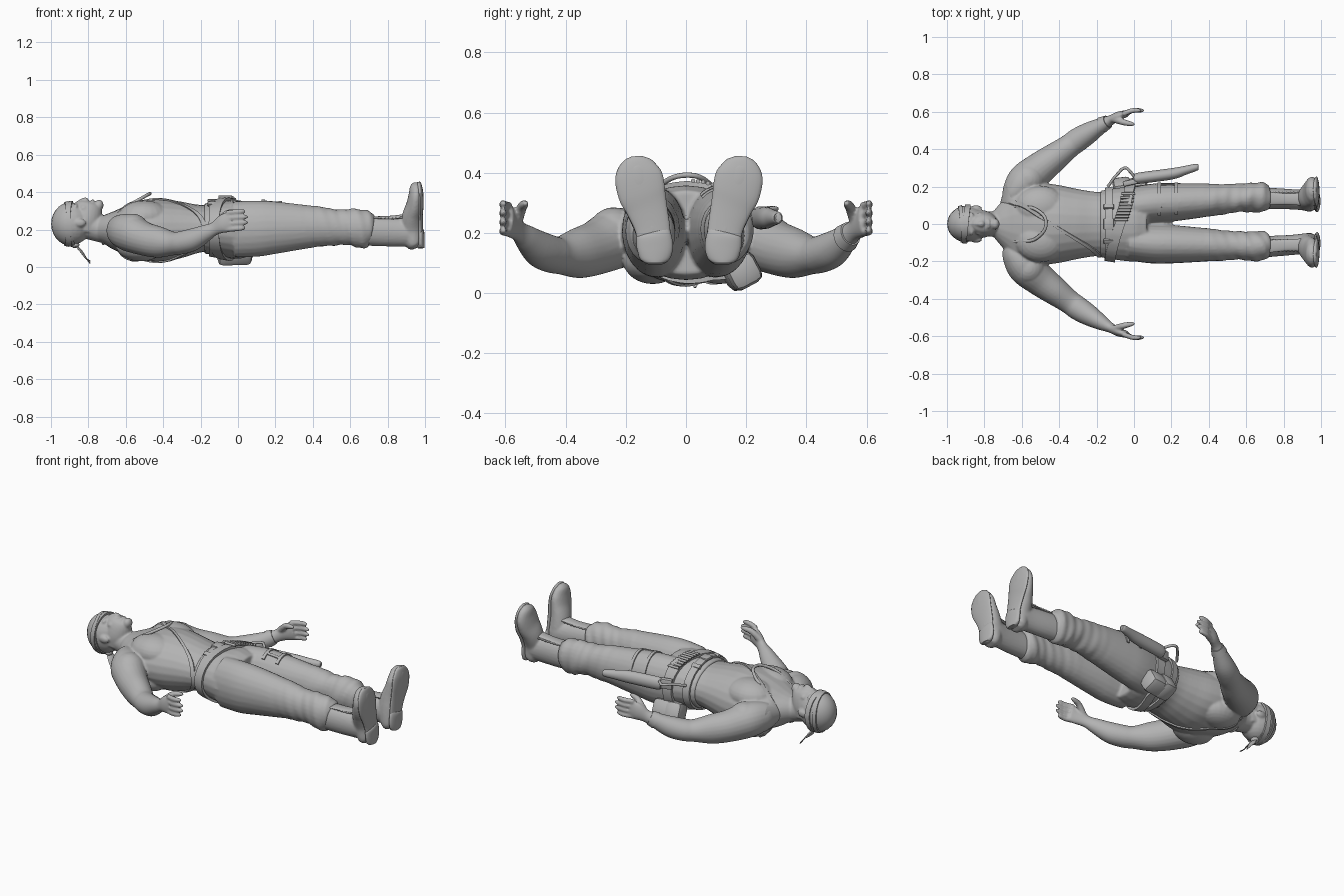
import bpy, bmesh
from math import sin, cos, pi, radians
from mathutils import Vector, Matrix
from mathutils.bvhtree import BVHTree

if "Cube" in bpy.data.objects:
    bpy.data.objects.remove(bpy.data.objects["Cube"])

grey = bpy.data.materials.new("plain_grey")
grey.use_nodes = True
grey.diffuse_color = (0.45, 0.45, 0.45, 1)
grey.node_tree.nodes["Principled BSDF"].inputs["Base Color"].default_value = grey.diffuse_color


def finish(bm, name, voxel=0, smooth=3, angle=40):
    """Turn a bmesh into an object, optionally fused into one skin."""
    bmesh.ops.recalc_face_normals(bm, faces=bm.faces)
    mesh = bpy.data.meshes.new(name)
    bm.to_mesh(mesh)
    bm.free()
    mesh.materials.append(grey)
    ob = bpy.data.objects.new(name, mesh)
    bpy.context.collection.objects.link(ob)
    if voxel:
        fuse = ob.modifiers.new("fuse", "REMESH")
        fuse.mode, fuse.voxel_size, fuse.use_smooth_shade = "VOXEL", voxel, True
        relax = ob.modifiers.new("relax", "SMOOTH")
        relax.factor, relax.iterations = 0.5, smooth
    else:
        bpy.ops.object.select_all(action="DESELECT")
        ob.select_set(True)
        bpy.context.view_layer.objects.active = ob
        bpy.ops.object.shade_smooth_by_angle(angle=radians(angle))
    return ob


def loft(bm, rings, s=1, ref=(0, 0, 1), lean=0, ripple=0, n=24, steps=5):
    """Smooth tube through (x, y, z, half width, half height) rings."""
    rows = [Vector((r[0], s * r[1] + lean * r[0], *r[2:])) for r in rings]
    rows = [2 * rows[0] - rows[1]] + rows + [2 * rows[-1] - rows[-2]]
    path = []
    for i in range(1, len(rows) - 2):
        a, b, c, d = rows[i - 1:i + 3]
        for k in range(steps):
            t = k / steps
            path.append(0.5 * (2 * b + (c - a) * t + (2 * a - 5 * b + 4 * c - d) * t * t
                               + (3 * b - 3 * c + d - a) * t ** 3))
    path.append(rows[-2])
    loops = []
    for i, p in enumerate(path):
        way = (path[min(i + 1, len(path) - 1)] - path[max(i - 1, 0)]).to_3d().normalized()
        side = Vector(ref).cross(way).normalized()
        up = way.cross(side)
        loop = []
        for j in range(n):
            u = 2 * pi * j / n
            fold = sin(70 * p[0] + 2 * u * s) * cos(33 * p[0] - u)
            grow = 1 + ripple * max(0, min(1, 4 * p[0] - 1.3)) * fold
            loop.append(bm.verts.new(p.to_3d() + grow * (side * p[3] * cos(u) + up * p[4] * sin(u))))
        loops.append(loop)
    for a, b in zip(loops, loops[1:]):
        for j in range(n):
            bm.faces.new((a[j], a[j - 1], b[j - 1], b[j]))
    bm.faces.new(loops[0])
    bm.faces.new(loops[-1][::-1])


def ball(bm, centre, radii):
    m = Matrix.Translation(centre) @ Matrix.Diagonal((*radii, 1))
    bmesh.ops.create_uvsphere(bm, u_segments=24, v_segments=14, radius=1, matrix=m)


def box(name, centre, size, turn=(0, 0, 0), bevel=0.01):
    bm = bmesh.new()
    rot = Matrix.Rotation(turn[2], 4, "Z") @ Matrix.Rotation(turn[1], 4, "Y") @ Matrix.Rotation(turn[0], 4, "X")
    bmesh.ops.create_cube(bm, size=1, matrix=Matrix.Translation(centre) @ rot @ Matrix.Diagonal((*size, 1)))
    bmesh.ops.bevel(bm, geom=bm.edges[:], offset=bevel, segments=2, affect="EDGES", profile=0.5)
    return finish(bm, name)


def tube(name, points, r, closed=False):
    cu = bpy.data.curves.new(name, "CURVE")
    cu.dimensions, cu.bevel_depth, cu.bevel_resolution, cu.resolution_u = "3D", r, 2, 6
    sp = cu.splines.new("BEZIER")
    sp.bezier_points.add(len(points) - 1)
    for bp, p in zip(sp.bezier_points, points):
        bp.co, bp.handle_left_type, bp.handle_right_type = p, "AUTO", "AUTO"
    sp.use_cyclic_u = closed
    cu.use_fill_caps = True
    cu.materials.append(grey)
    bpy.context.collection.objects.link(bpy.data.objects.new(name, cu))


def surface(ob):
    bpy.context.view_layer.update()
    return BVHTree.FromObject(ob, bpy.context.evaluated_depsgraph_get())


def reach(tree, centre, u, limit):
    """Point on the body surface, cast outward from its core."""
    way = Vector((0, cos(u), sin(u)))
    hit = tree.ray_cast(Vector(centre), way, limit)[0]
    return (hit if hit else Vector(centre) + way * limit), way


def strap(name, tree, centre, width, thick, lean=0, arc=(0, 360), limit=0.24, n=72):
    """Band that hugs a surface."""
    bm, rows = bmesh.new(), []
    full = arc[1] - arc[0] == 360
    for i in range(n if full else n + 1):
        u = radians(arc[0] + (arc[1] - arc[0]) * i / n)
        row = []
        for w, t in ((-1, -0.5), (-1, 1), (1, 1), (1, -0.5)):
            c = Vector(centre) + Vector((lean * cos(u) + w * width / 2, 0, 0))
            p, way = reach(tree, c, u, limit)
            row.append(bm.verts.new(p + way * thick * t))
        rows.append(row)
    pairs = list(zip(rows, rows[1:])) + ([(rows[-1], rows[0])] if full else [])
    for a, b in pairs:
        for j in range(4):
            bm.faces.new((a[j - 1], a[j], b[j], b[j - 1]))
    if not full:
        bm.faces.new(rows[0])
        bm.faces.new(rows[-1][::-1])
    return finish(bm, name)


# Bare body: torso, neck, head, arms and hands fused together
bm = bmesh.new()
loft(bm, [(-.75, 0, .2, .07, .06), (-.7, 0, .2, .13, .085), (-.65, 0, .197, .19, .11), (-.59, 0, .195, .22, .135),
          (-.5, 0, .195, .22, .16), (-.4, 0, .195, .208, .166), (-.3, 0, .2, .187, .15), (-.2, 0, .205, .172, .127),
          (-.08, 0, .205, .17, .125)])
loft(bm, [(-.84, 0, .23, .07, .07), (-.74, 0, .205, .07, .072), (-.62, 0, .195, .11, .09)])
ball(bm, (-.89, 0, .23), (.107, .094, .112))
# Face: jaw, brow, nose, lips, chin
loft(bm, [(-.825, 0, .19, .07, .08), (-.815, 0, .25, .074, .084), (-.805, 0, .3, .063, .08),
          (-.798, 0, .335, .046, .066), (-.795, 0, .35, .025, .04)], ref=(1, 0, 0))
ball(bm, (-.743, 0, .33), (.024, .03, .03))
loft(bm, [(-.865, 0, .325, .01, .02), (-.835, 0, .345, .012, .02), (-.815, 0, .35, .018, .022),
          (-.805, 0, .345, .01, .012)])
ball(bm, (-.778, 0, .347), (.012, .026, .014))
for s in (1, -1):
    ball(bm, (-.868, s * .03, .322), (.014, .032, .018))
    ball(bm, (-.845, s * .084, .235), (.032, .016, .022))
    ball(bm, (-.825, s * .042, .312), (.022, .02, .02))
    # Chest, shoulder blade and shoulder muscles
    ball(bm, (-.5, s * .09, .268), (.14, .115, .087))
    ball(bm, (-.52, s * .11, .11), (.13, .1, .08))
    ball(bm, (-.565, s * .24, .185), (.095, .092, .1))
    loft(bm, [(-.665, .12, .2, .045, .06), (-.635, .165, .195, .075, .085), (-.58, .23, .182, .097, .1),
              (-.5, .3, .15, .087, .09), (-.42, .36, .132, .076, .083), (-.345, .417, .125, .064, .063),
              (-.3, .45, .13, .064, .062), (-.24, .488, .147, .057, .06), (-.17, .53, .182, .04, .045),
              (-.125, .555, .205, .027, .036), (-.08, .578, .23, .024, .05), (-.035, .592, .245, .017, .055)], s)
    for k in range(4):
        z, tip = .2 + .03 * k, .03 + .025 * sin(pi * (k + .5) / 4)
        loft(bm, [(-.06, .588, z, .014, .014), (-.01, .606, z + .004, .014, .014),
                  (tip - .015, .607, z + .007, .012, .012), (tip, .602, z + .007, .006, .006)], s, n=10)
    loft(bm, [(-.11, .56, .24, .018, .02), (-.06, .545, .285, .017, .018), (-.02, .536, .295, .014, .014),
              (.005, .532, .298, .007, .007)], s, n=10)
body = finish(bm, "bare_body", voxel=.006, smooth=5)

# Trousers with creased lower legs and bloused cuffs
bm = bmesh.new()
loft(bm, [(-.18, 0, .205, .178, .134), (-.08, 0, .205, .194, .15), (0, 0, .2, .2, .157), (.07, 0, .2, .18, .14)])
for s in (1, -1):
    loft(bm, [(-.02, .095, .2, .1, .15), (.1, .108, .205, .105, .15), (.2, .112, .21, .103, .14),
              (.4, .12, .215, .088, .112), (.55, .127, .212, .076, .095), (.64, .13, .208, .08, .102),
              (.69, .13, .2, .078, .1), (.72, .13, .195, .064, .08)], s, lean=.02, ripple=.06, steps=10)
trousers = finish(bm, "trousers", voxel=.008)

# Boots with rounded soles and heels, and crossed laces
for s, side in ((1, "left"), (-1, "right")):
    bm = bmesh.new()
    loft(bm, [(.68, .13, .192, .058, .078), (.78, .126, .188, .055, .078), (.87, .12, .185, .054, .076),
              (.93, .116, .185, .056, .078), (.96, .116, .18, .05, .07)], s, lean=.012)
    loft(bm, [(.95, .113, .1, .032, .02), (.94, .113, .125, .055, .045), (.93, .118, .2, .058, .06),
              (.932, .137, .27, .067, .055), (.945, .156, .33, .077, .046), (.952, .167, .385, .077, .04),
              (.952, .171, .43, .054, .032), (.952, .172, .452, .02, .014)], s, ref=(1, 0, 0), lean=.01)
    finish(bm, side + "_boot", voxel=.007, smooth=2)
    bm = bmesh.new()
    loft(bm, [(.976, .113, .1, .03, .014), (.976, .113, .125, .054, .016), (.974, .12, .21, .058, .015),
              (.974, .139, .28, .068, .015), (.976, .157, .335, .079, .016), (.974, .168, .395, .077, .016),
              (.968, .172, .438, .05, .014), (.966, .173, .454, .02, .008)], s, ref=(1, 0, 0), lean=.01)
    finish(bm, side + "_sole", angle=60)
    bm = bmesh.new()
    loft(bm, [(.978, .113, .1, .034, .018), (.978, .113, .115, .05, .019), (.978, .113, .15, .06, .019),
              (.977, .117, .19, .058, .018), (.974, .12, .205, .05, .01)], s, ref=(1, 0, 0), lean=.01)
    finish(bm, side + "_heel", angle=60)
    for flip in (1, -1):
        tube(side + "_laces", [(.735 + .02 * i, s * .126 + .012 + flip * .03 * (-1) ** i, .26 + .003 * (i > 5))
                               for i in range(9)], .005)
    bm = bmesh.new()
    loft(bm, [(.72, .128, .262, .034, .008), (.82, .123, .264, .03, .01), (.9, .122, .272, .034, .012)], s, lean=.012)
    finish(bm, side + "_boot_tongue")

skin, cloth = surface(body), surface(trousers)

# Belts, buckle and cartridges
strap("waist_belt", cloth, (-.135, 0, .205), .04, .012)
strap("gun_belt", cloth, (-.075, 0, .205), .055, .016, lean=.055)
box("belt_buckle", (-.135, 0, .355), (.055, .06, .016), bevel=.005)
for i in range(9):
    u = radians(38 + 5.5 * i)
    p, way = reach(cloth, (-.075 + .055 * cos(u), 0, .205), u, .3)
    p += way * .02
    tube("cartridge", [p - Vector((.036, 0, 0)), p + Vector((.036, 0, 0))], .0075)
for i in range(2):
    p, way = reach(cloth, (-.135, 0, .205), radians(125 - 70 * i), .3)
    box("belt_loop", p + way * .008, (.055, .025, .02), (radians(35 - 70 * i), 0, 0), .004)

# Chest strap, thigh straps and wristband
strap("chest_strap", skin, (-.44, 0, .2), .026, .008, lean=-.26, limit=.21)
for x in (.135, .225):
    strap("thigh_strap", cloth, (x, .115, .21), .018, .007, arc=(15, 120), n=24)
for a in (28, 100):
    strap("thigh_strap_end", cloth, (.18, .115, .21), .09, .006, arc=(a, a + 6), n=4)
bm = bmesh.new()
loft(bm, [(-.17, .53, .182, .044, .049), (-.14, .547, .198, .036, .042)])
finish(bm, "wristband")

# Hip pouch with flap
box("hip_pouch", (-.01, .182, .073), (.17, .11, .11), (radians(28), 0, radians(8)), .03)
box("pouch_flap", (-.06, .184, .073), (.1, .116, .112), (radians(28), 0, radians(8)), .028)

# Sheath with knife grip and hanging loop
bm = bmesh.new()
loft(bm, [(0, .238, .25, .024, .032), (.03, .245, .25, .03, .038), (.2, .268, .25, .03, .036),
          (.27, .286, .25, .024, .028), (.335, .304, .25, .018, .02), (.345, .306, .25, .008, .01)])
finish(bm, "sheath")
tube("sheath_loop", [(.01, .24, .265), (-.025, .285, .28), (-.045, .3, .28), (-.09, .265, .28), (-.14, .2, .26)], .008)
box("sheath_hanger", (-.02, .222, .25), (.08, .03, .06), (0, 0, radians(12)), .008)

# Neck cord resting above the chest
half = [(-.52, .075, .365), (-.61, .092, .31), (-.69, .085, .23)]
tube("neck_cord", [(-.47, .01, .392)] + half + [(-.72, 0, .125)] + [(x, -y, z) for x, y, z in half[::-1]], .009, True)

# Head scarf, its folded bands, and the knotted tails
bm = bmesh.new()
ball(bm, (-.89, 0, .23), (.109, .099, .118))
bmesh.ops.bisect_plane(bm, geom=bm.verts[:] + bm.edges[:] + bm.faces[:], plane_co=(-.89, 0, .23),
                       plane_no=(1, 0, .15), clear_outer=True)
bmesh.ops.holes_fill(bm, edges=[e for e in bm.edges if e.is_boundary])
finish(bm, "head_scarf")
strap("scarf_band", skin, (-.9, 0, .23), .03, .012, lean=.012, limit=.115)
strap("scarf_fold", skin, (-.918, 0, .23), .02, .013, lean=-.012, limit=.115)
bm = bmesh.new()
ball(bm, (-.87, 0, .118), (.022, .026, .018))
finish(bm, "scarf_knot")
for s in (1, -1):
    bm = bmesh.new()
    loft(bm, [(-.87, .005, .118, .012, .003), (-.84, .02, .085, .02, .003), (-.815, .028, .05, .02, .003),
              (-.79, .03, .018 + .012 * (s < 0), .004, .003)], s, n=12)
    finish(bm, "scarf_tail")
